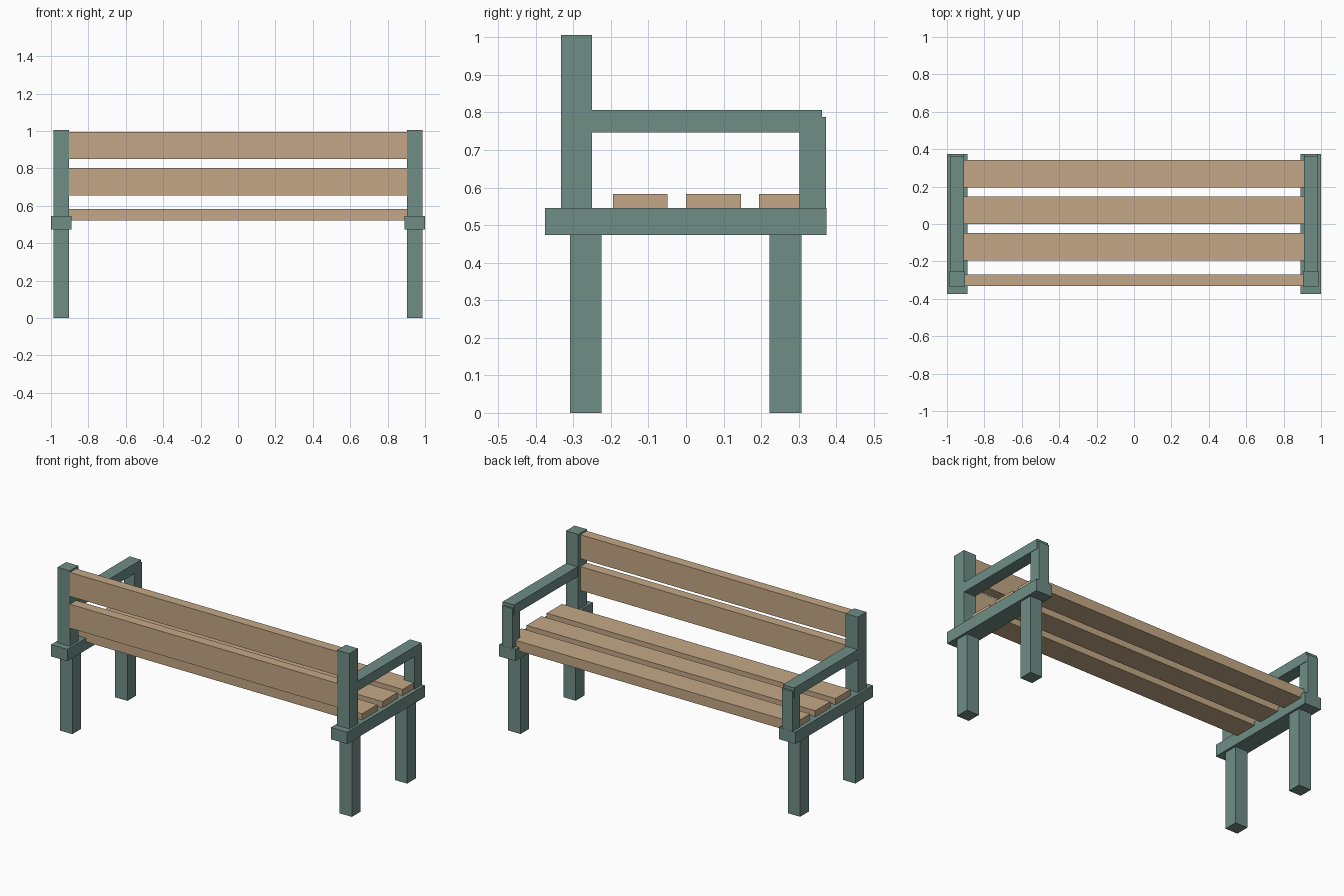
import bpy
import bmesh
from mathutils import Vector

if "Cube" in bpy.data.objects:
    bpy.data.objects.remove(bpy.data.objects["Cube"])


def material(name, color):
    m = bpy.data.materials.new(name)
    m.diffuse_color = color
    m.use_nodes = True
    m.node_tree.nodes["Principled BSDF"].inputs["Base Color"].default_value = m.diffuse_color
    return m


green = material("painted_metal", (0.16, 0.27, 0.24, 1))
wood = material("wood", (0.55, 0.39, 0.24, 1))


def box(name, x, y, z, mat, mirror=False):
    """Axis-aligned box given by its (min, max) range on each axis."""
    bm = bmesh.new()
    bmesh.ops.create_cube(bm, size=1)
    lo, hi = Vector((x[0], y[0], z[0])), Vector((x[1], y[1], z[1]))
    for v in bm.verts:
        v.co = Vector([hi[i] if v.co[i] > 0 else lo[i] for i in range(3)])
    mesh = bpy.data.meshes.new(name)
    bm.to_mesh(mesh)
    bm.free()
    mesh.materials.append(mat)
    ob = bpy.data.objects.new(name, mesh)
    bpy.context.collection.objects.link(ob)
    if mirror:
        ob.modifiers.new("both_sides", 'MIRROR').use_axis[0] = True
    return ob


# End frames: built on the right, mirrored to the left
POST_X = (0.903, 0.986)
box("rear_leg", POST_X, (-0.309, -0.225), (0, 0.475), green, True)
box("front_leg", POST_X, (0.223, 0.307), (0, 0.475), green, True)
box("side_rail", (0.89, 1.0), (-0.375, 0.374), (0.474, 0.546), green, True)
box("back_post", POST_X, (-0.333, -0.25), (0.54, 1.006), green, True)
box("arm_post", (0.911, 0.982), (0.302, 0.373), (0.54, 0.788), green, True)
box("armrest", (0.908, 0.985), (-0.26, 0.362), (0.747, 0.807), green, True)

# Seat slats
for i in range(3):
    y = -0.195 + 0.195 * i
    box(f"seat_slat_{i + 1}", (-0.975, 0.975), (y, y + 0.146), (0.523, 0.583), wood)

# Back slats
for i, z in enumerate((0.656, 0.85)):
    box(f"back_slat_{i + 1}", (-0.975, 0.975), (-0.332, -0.271), (z, z + 0.146), wood)
